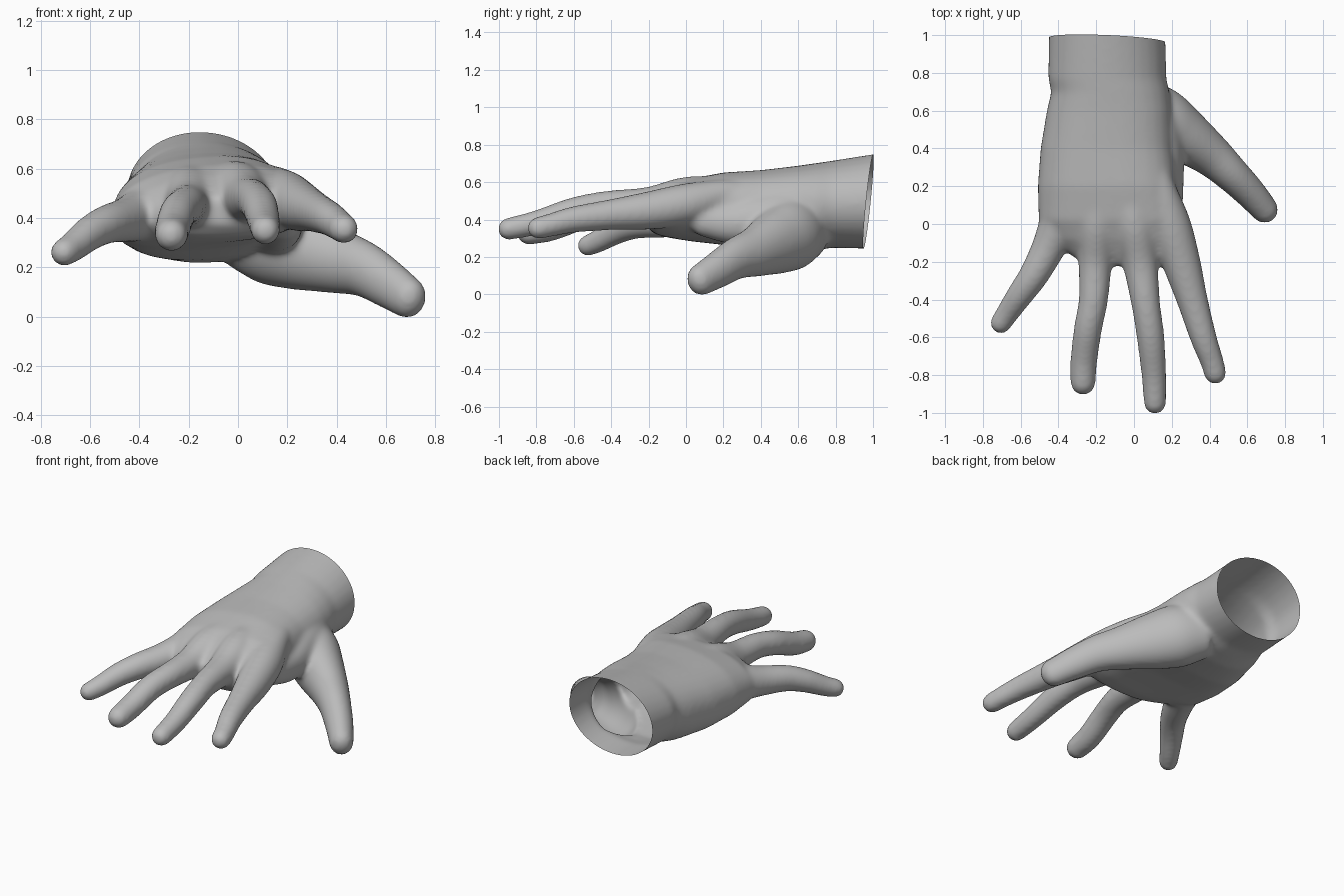
import bpy, bmesh, math
from mathutils import Vector

cube = bpy.data.objects.get("Cube")
if cube:
    bpy.data.objects.remove(cube)

SEGS = 32
bm = bmesh.new()


def catmull(pts, steps=6):
    """Smoothly resample a list of number tuples."""
    p = [Vector(q) for q in pts]
    p = [p[0] * 2 - p[1]] + p + [p[-1] * 2 - p[-2]]
    out = []
    for a, b, c, d in zip(p, p[1:], p[2:], p[3:]):
        for i in range(steps):
            t = i / steps
            out.append(0.5 * (2 * b + (c - a) * t + (2 * a - 5 * b + 4 * c - d) * t * t
                              + (3 * b - a - 3 * c + d) * t ** 3))
    return out + [p[-2]]


def skin(rings):
    """Closed loft through rings of points."""
    loops = [[bm.verts.new(co) for co in ring] for ring in rings]
    for a, b in zip(loops, loops[1:]):
        for i in range(SEGS):
            j = (i + 1) % SEGS
            bm.faces.new((a[i], a[j], b[j], b[i]))
    bm.faces.new(loops[0][::-1])
    bm.faces.new(loops[-1])


def tube(path, tall=1.0):
    """Digit through (x, y, z, radius) points with a rounded tip."""
    centres = [(q.to_3d(), q[3]) for q in catmull(path)]
    tip, r = centres[-1]
    ahead = (tip - centres[-2][0]).normalized()
    for k in range(1, 7):
        a = k / 6.2 * math.pi / 2
        centres.append((tip + ahead * r * math.sin(a), r * math.cos(a)))
    rings = []
    for i, (c, r) in enumerate(centres):
        t = centres[min(i + 1, len(centres) - 1)][0] - centres[max(i - 1, 0)][0]
        side = t.cross(Vector((0, 0, 1))).normalized()
        up = side.cross(t).normalized() * tall
        rings.append([c + r * (side * math.cos(u) + up * math.sin(u))
                      for u in (2 * math.pi * k / SEGS for k in range(SEGS))])
    skin(rings)


def slab(sections):
    """Palm through (y, x min, x max, z min, z max, tilt, roundness, hollow) sections."""
    rows = []
    for a, b in zip(sections, sections[1:]):
        rows += [[p + (q - p) * i / 4 for p, q in zip(a, b)] for i in range(4)]
    rows.append(sections[-1])
    rings = []
    for y, x0, x1, z0, z1, tilt, power, hollow in rows:
        ring = []
        for k in range(SEGS):
            u = 2 * math.pi * k / SEGS
            c, s = (math.copysign(abs(f) ** power, f) for f in (math.cos(u), math.sin(u)))
            dent = hollow * max(0, -s) ** 3
            ring.append(((x0 + x1) / 2 + (x1 - x0) / 2 * c, y,
                         (z0 + z1) / 2 + (z1 - z0) / 2 * s + tilt * c + dent))
        rings.append(ring)
    skin(rings)


# Wrist cuff and hollow palm
slab([(1.05, -.45, .165, .25, .764, -.01, 1, 0), (.77, -.455, .172, .255, .72, 0, .98, 0),
      (.7, -.438, .188, .24, .71, 0, .94, 0), (.6, -.462, .2, .225, .695, .01, .9, 0),
      (.4, -.495, .205, .215, .67, .02, .86, .025), (.2, -.51, .225, .23, .655, .03, .84, .05),
      (.02, -.505, .27, .26, .62, .03, .86, .04), (-.08, -.44, .285, .295, .58, .02, .88, .015),
      (-.17, -.33, .27, .33, .53, .01, .9, 0), (-.22, -.24, .2, .38, .49, 0, .9, 0)])

# Fingers: index, middle, ring, little
tube([(.1, .34, .555, .06), (.14, .18, .535, .085), (.19, 0, .49, .11), (.25, -.2, .455, .102),
      (.308, -.4, .433, .083), (.367, -.6, .407, .071), (.41, -.72, .378, .063), (.43, -.79, .362, .06)])
tube([(-.06, .32, .57, .05), (-.04, .18, .56, .08), (.0, 0, .525, .11), (.032, -.2, .488, .094),
      (.062, -.42, .484, .077), (.088, -.6, .452, .074), (.105, -.8, .39, .066), (.111, -.948, .357, .06)])
tube([(-.19, .32, .56, .05), (-.19, .18, .55, .08), (-.197, 0, .505, .108), (-.205, -.2, .462, .09),
      (-.215, -.4, .455, .078), (-.243, -.55, .428, .075), (-.265, -.72, .364, .072), (-.27, -.84, .338, .067)])
tube([(-.3, .32, .5, .05), (-.34, .18, .48, .08), (-.39, .02, .425, .105), (-.455, -.13, .4, .09),
      (-.53, -.27, .382, .079), (-.6, -.37, .346, .071), (-.665, -.465, .294, .062), (-.705, -.525, .268, .057)])

# Thumb with its fleshy base
tube([(.0, .66, .36, .13), (.13, .57, .33, .162), (.25, .48, .287, .148),
      (.4, .37, .235, .115), (.51, .27, .2, .096), (.612, .168, .138, .084), (.69, .078, .084, .073)], 1.18)

# Web of flesh between thumb and index
tube([(.06, .68, .45, .11), (.11, .53, .42, .13), (.145, .38, .4, .12), (.17, .24, .385, .095),
      (.185, .1, .4, .075)], 1.15)

# Fuse the parts into one skin and soften the joins
bmesh.ops.recalc_face_normals(bm, faces=bm.faces)
mesh = bpy.data.meshes.new("hand")
bm.to_mesh(mesh)
bm.free()
hand = bpy.data.objects.new("hand", mesh)
bpy.context.collection.objects.link(hand)
fuse = hand.modifiers.new("fuse", 'REMESH')
fuse.mode = 'VOXEL'
fuse.voxel_size = 0.012
soften = hand.modifiers.new("soften", 'SMOOTH')
soften.factor = 0.5
soften.iterations = 24
deps = bpy.context.evaluated_depsgraph_get()
solid = bpy.data.meshes.new_from_object(hand.evaluated_get(deps))
hand.modifiers.clear()
hand.data = solid

# Open the wrist with a slanted cut and rest the thumb on the ground
bm = bmesh.new()
bm.from_mesh(solid)
bmesh.ops.bisect_plane(bm, geom=bm.verts[:] + bm.edges[:] + bm.faces[:],
                       plane_co=(-.45, .997, .6), plane_no=(.04, 1, -.1), clear_outer=True)
lowest = min(v.co.z for v in bm.verts)
bmesh.ops.translate(bm, verts=bm.verts, vec=(0, 0, -lowest))
for f in bm.faces:
    f.smooth = True
bm.to_mesh(solid)
bm.free()

# Plain grey skin
grey = bpy.data.materials.new("plain grey")
grey.use_nodes = True
colour = (.5, .5, .5, 1)
grey.diffuse_color = colour
grey.node_tree.nodes["Principled BSDF"].inputs["Base Color"].default_value = colour
solid.materials.clear()
solid.materials.append(grey)
